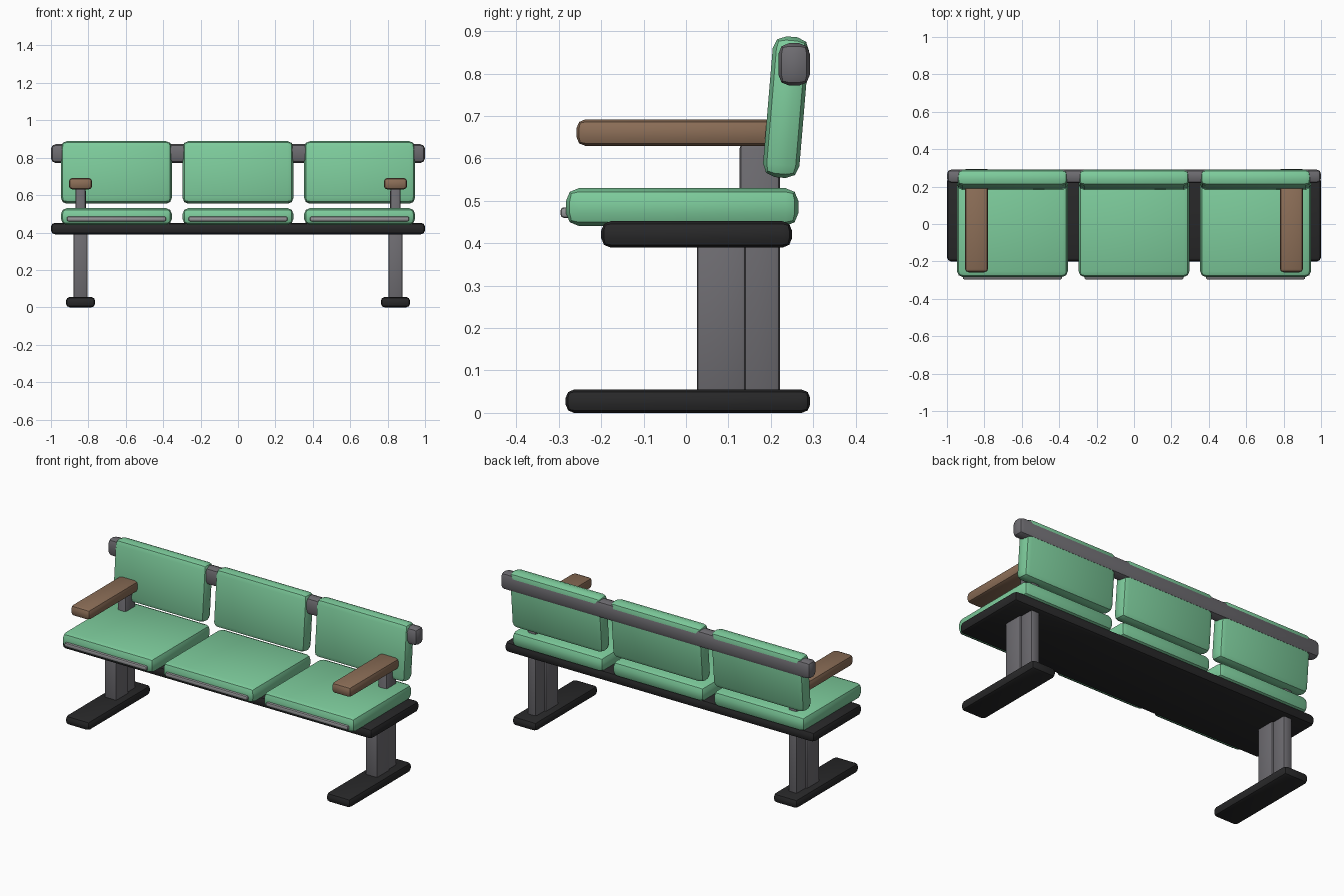
import bpy, math

if "Cube" in bpy.data.objects:
    bpy.data.objects.remove(bpy.data.objects["Cube"])


def material(name, rgb):
    m = bpy.data.materials.new(name)
    m.diffuse_color = (*rgb, 1)
    m.use_nodes = True
    m.node_tree.nodes["Principled BSDF"].inputs["Base Color"].default_value = m.diffuse_color
    return m


GREEN = material("green upholstery", (0.205, 0.60, 0.33))
GREY = material("grey metal", (0.155, 0.15, 0.165))
BLACK = material("black metal", (0.021, 0.021, 0.022))
WOOD = material("brown wood", (0.26, 0.155, 0.095))
TRIM = material("light grey trim", (0.30, 0.30, 0.31))


def box(name, x, y, z, mat, bevel, segments=2, tilt=0):
    """Bevelled box from (min, max) ranges, optionally tilted about x."""
    bpy.ops.mesh.primitive_cube_add(
        size=1, location=[(a + b) / 2 for a, b in (x, y, z)])
    ob = bpy.context.object
    ob.name = name
    ob.scale = [b - a for a, b in (x, y, z)]
    bpy.ops.object.transform_apply(location=False, rotation=False, scale=True)
    ob.rotation_euler.x = tilt
    ob.data.materials.append(mat)
    mod = ob.modifiers.new("Bevel", 'BEVEL')
    mod.width = bevel
    mod.segments = segments
    mod.limit_method = 'ANGLE'
    bpy.ops.object.modifier_apply(modifier=mod.name)
    bpy.ops.object.shade_smooth_by_angle(angle=math.radians(25))
    return ob


def span(centre, width):
    return (centre - width / 2, centre + width / 2)


# Long beams
box("base_platform", (-1, 1), (-0.20, 0.25), (0.39, 0.452), BLACK, 0.022)
box("back_rail", (-1, 1), (0.218, 0.292), (0.772, 0.872), GREY, 0.025)

# Three seats with backs and front trim
for i, x in enumerate((-0.65, 0, 0.65), 1):
    box(f"seat_{i}", span(x, 0.592), (-0.283, 0.265), (0.441, 0.53), GREEN, 0.03)
    box(f"backrest_{i}", span(x, 0.592), span(0.236, 0.086), span(0.721, 0.333),
        GREEN, 0.03, tilt=math.radians(-4.8))
    box(f"seat_trim_{i}", span(x, 0.53), (-0.296, -0.265), (0.46, 0.485), TRIM, 0.008)

# Mirrored end supports and armrests
for side, x in (("left", -0.842), ("right", 0.842)):
    box(f"foot_{side}", span(x, 0.156), (-0.284, 0.293), (0, 0.055), BLACK, 0.02)
    box(f"leg_{side}", span(x, 0.075), (0.026, 0.14), (0.045, 0.40), GREY, 0.008)
    box(f"post_{side}", span(x, 0.056), (0.126, 0.222), (0.04, 0.635), GREY, 0.012)
    box(f"armrest_{side}", span(x, 0.125), (-0.258, 0.215), (0.63, 0.692), WOOD, 0.02)
